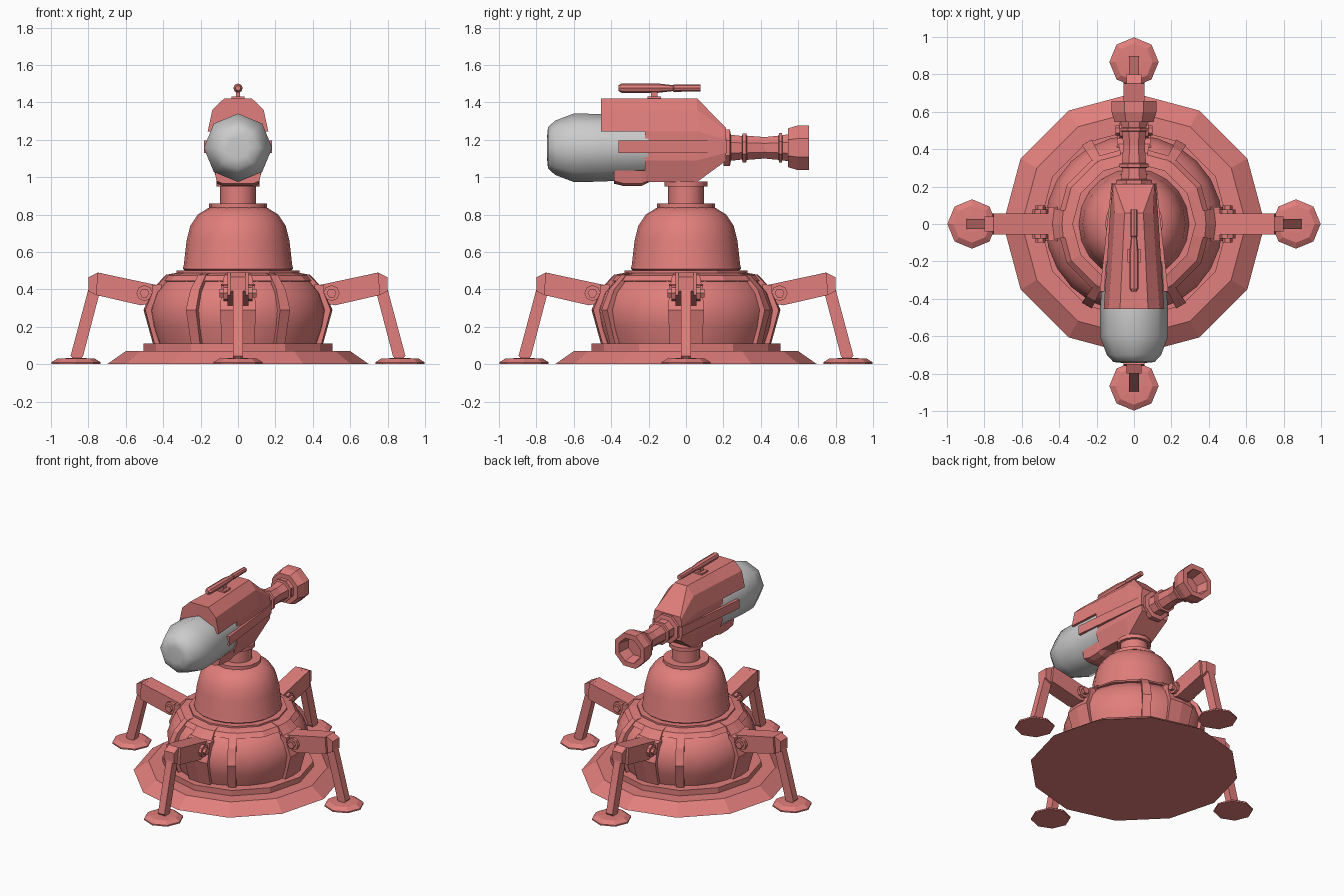
import bpy, bmesh
from math import pi, cos, sin, radians
from mathutils import Matrix

if "Cube" in bpy.data.objects:
    bpy.data.objects.remove(bpy.data.objects["Cube"])

red = bpy.data.materials.new("red_paint")
red.diffuse_color = (0.75, 0.21, 0.20, 1)
red.use_nodes = True
red.node_tree.nodes["Principled BSDF"].inputs["Base Color"].default_value = red.diffuse_color


def finish(name, bm, mat=red, smooth=0, matrix=None):
    if matrix:
        bm.transform(matrix)
    bmesh.ops.recalc_face_normals(bm, faces=bm.faces)
    me = bpy.data.meshes.new(name)
    bm.to_mesh(me)
    bm.free()
    ob = bpy.data.objects.new(name, me)
    bpy.context.collection.objects.link(ob)
    if mat:
        me.materials.append(mat)
    if smooth:
        bpy.ops.object.select_all(action='DESELECT')
        ob.select_set(True)
        bpy.context.view_layer.objects.active = ob
        bpy.ops.object.shade_smooth_by_angle(angle=radians(smooth))
    return ob


def loft(name, rings, **kw):
    """Skin a list of equal-length rings and cap both ends."""
    bm = bmesh.new()
    vs = [[bm.verts.new(p) for p in r] for r in rings]
    n = len(vs[0])
    for a, b in zip(vs, vs[1:]):
        for i in range(n):
            bm.faces.new((a[i], a[(i + 1) % n], b[(i + 1) % n], b[i]))
    bm.faces.new(vs[0])
    bm.faces.new(vs[-1])
    return finish(name, bm, **kw)


def lathe(name, profile, n, **kw):
    """Revolve (radius, z) points around z."""
    rings = [[(r * cos(2 * pi * i / n), r * sin(2 * pi * i / n), z) for i in range(n)]
             for r, z in profile]
    return loft(name, rings, **kw)


def wedge(name, outline, centre, half, steps=2):
    """Revolve a closed (radius, z) outline through a small angle (degrees)."""
    rings = []
    for k in range(steps + 1):
        a = radians(centre - half + 2 * half * k / steps)
        rings.append([(r * cos(a), r * sin(a), z) for r, z in outline])
    return loft(name, rings)


def prism(name, outline, w, matrix=None):
    """Extrude an (x, z) outline to half width w along y."""
    return loft(name, [[(x, s * w, z) for x, z in outline] for s in (-1, 1)], matrix=matrix)


def section(half, y):
    """Close a right-hand (x, z) half section with its mirror image at y."""
    return [(x, y, z) for x, z in half + [(-x, z) for x, z in reversed(half)]]


# Base plate and step
lathe("base_plate", [(0.70, 0), (0.60, 0.07), (0.5, 0.07)], 12)
lathe("base_step", [(0.505, 0.06), (0.505, 0.11)], 12)

# Lower dome with rim, ribs and leg panels
lathe("lower_dome", [(0.43, 0.11), (0.46, 0.2), (0.475, 0.29), (0.445, 0.38),
                     (0.385, 0.45), (0.32, 0.475)], 24, smooth=35)
lathe("dome_rim", [(0.38, 0.44), (0.415, 0.445), (0.388, 0.475), (0.33, 0.488), (0.33, 0.50), (0.28, 0.50)],
      12, matrix=Matrix.Rotation(0, 4, 'Z'))
strip = [(0.455, 0.11), (0.505, 0.29), (0.46, 0.40), (0.385, 0.478), (0.29, 0.495),
         (0.29, 0.44), (0.40, 0.38), (0.44, 0.29), (0.40, 0.11)]
for i, a in enumerate((60, 120, 240, 300)):
    wedge(f"dome_rib_{i}", strip, a, 3.5, 1)
for i in range(4):
    wedge(f"leg_panel_{i}", strip, 90 * i, 11)

# Upper dome, collars and neck
lathe("upper_dome", [(0.27, 0.49), (0.295, 0.51), (0.29, 0.53), (0.275, 0.66), (0.255, 0.74),
                     (0.215, 0.80), (0.15, 0.84)], 20, smooth=35)
lathe("dome_collar", [(0.155, 0.83), (0.155, 0.86)], 16, smooth=30)
lathe("neck", [(0.095, 0.85), (0.095, 0.96)], 16, smooth=30)
lathe("neck_collar", [(0.115, 0.95), (0.115, 0.978)], 16, smooth=30)

# Four legs, each with bracket, bolts, arm, shin and foot
for i in range(4):
    R = Matrix.Rotation(i * pi / 2, 4, 'Z')
    prism(f"leg_bracket_{i}", [(0.41, 0.32), (0.46, 0.32), (0.46, 0.42), (0.41, 0.43)], 0.09, R)
    prism(f"leg_arm_{i}", [(0.42, 0.42), (0.75, 0.49), (0.76, 0.37), (0.52, 0.315), (0.42, 0.335)], 0.057, R)
    prism(f"leg_knee_{i}", [(0.73, 0.486), (0.75, 0.49), (0.80, 0.465), (0.80, 0.39), (0.76, 0.37), (0.73, 0.37)],
          0.04, R)
    prism(f"leg_shin_{i}", [(0.735, 0.40), (0.80, 0.40), (0.895, 0.045), (0.875, 0.02),
                            (0.84, 0.025), (0.828, 0.045)], 0.026, R)
    axle = R @ Matrix.Translation((0.5, 0, 0.38)) @ Matrix.Rotation(pi / 2, 4, 'X')
    lathe(f"leg_washer_{i}", [(0.043, -0.078), (0.043, 0.078)], 8, matrix=axle)
    lathe(f"leg_bolt_{i}", [(0.026, -0.10), (0.026, 0.10)], 6, matrix=axle)
    lathe(f"foot_{i}", [(0.132, 0), (0.132, 0.01), (0.10, 0.03), (0.05, 0.032)], 8,
          matrix=R @ Matrix.Translation((0.866, 0, 0)))

# Head body, rear hood, lower lip and side rails
wide = [(0.064, 1.42), (0.12, 1.36), (0.146, 1.245), (0.146, 1.09), (0.11, 0.975)]
mid = [(0.05, 1.42), (0.103, 1.36), (0.128, 1.245), (0.128, 1.09), (0.095, 0.975)]
nose = [(0.105, 1.263), (0.11, 1.25), (0.115, 1.20), (0.115, 1.13), (0.108, 1.088)]
loft("head_body", [section(wide, -0.22), section(mid, 0.06), section(nose, 0.215)])
hood = [(0.075, 1.42), (0.137, 1.36), (0.162, 1.245)]
loft("head_hood", [section(hood, -0.455), section(wide[:3], -0.22)])
lip = [(0.125, 1.035), (0.112, 0.965), (0.08, 0.952)]
loft("head_lower_lip", [section([(0.125, 1.035), (0.115, 0.98), (0.08, 0.965)], -0.385),
                        section(lip, -0.33), section(lip, -0.24),
                        section([(0.12, 1.035), (0.11, 0.985), (0.08, 0.976)], -0.19)])
for s, side in ((1, "right"), (-1, "left")):
    loft(f"head_rail_{side}", [[(s * x, y, z) for x, z in
                                ((w - 0.06, 1.13), (w, 1.13), (w, 1.195), (w - 0.06, 1.195))]
                               for y, w in ((-0.36, 0.183), (0.22, 0.12))])

# Grey tank; parts turned around y share this placement
along_y = Matrix.Translation((0, 0, 1.157)) @ Matrix.Rotation(-pi / 2, 4, 'X')
lathe("tank", [(0.06, -0.743), (0.11, -0.738), (0.145, -0.70), (0.183, -0.60), (0.181, -0.45),
               (0.172, -0.32), (0.165, -0.20)], 8, mat=None, smooth=60, matrix=along_y)

# Barrel with rings and hollow muzzle
tilt = along_y @ Matrix.Rotation(pi / 8, 4, 'Z')
lathe("barrel", [(0.105, 0.20), (0.105, 0.235), (0.075, 0.24), (0.068, 0.30), (0.084, 0.302),
                 (0.084, 0.322), (0.07, 0.325), (0.062, 0.42), (0.07, 0.495), (0.085, 0.498),
                 (0.085, 0.512), (0.072, 0.515), (0.078, 0.545), (0.112, 0.545), (0.13, 0.60),
                 (0.13, 0.658), (0.092, 0.658), (0.075, 0.57)], 8, matrix=tilt)

# Sight on top
prism("sight_foot", [(-0.035, 1.415), (0.035, 1.415), (0.035, 1.432), (-0.035, 1.432)], 0.035,
      Matrix.Translation((0, -0.17, 0)))
prism("sight_post", [(-0.012, 1.43), (0.012, 1.43), (0.012, 1.475), (-0.012, 1.475)], 0.018,
      Matrix.Translation((0, -0.17, 0)))
lathe("sight_tube", [(0.014, -0.362), (0.025, -0.345), (0.025, -0.15), (0.016, -0.07),
                     (0.02, -0.065), (0.018, 0.078)], 8,
      matrix=Matrix.Translation((0, 0, 1.476)) @ Matrix.Rotation(-pi / 2, 4, 'X'))
